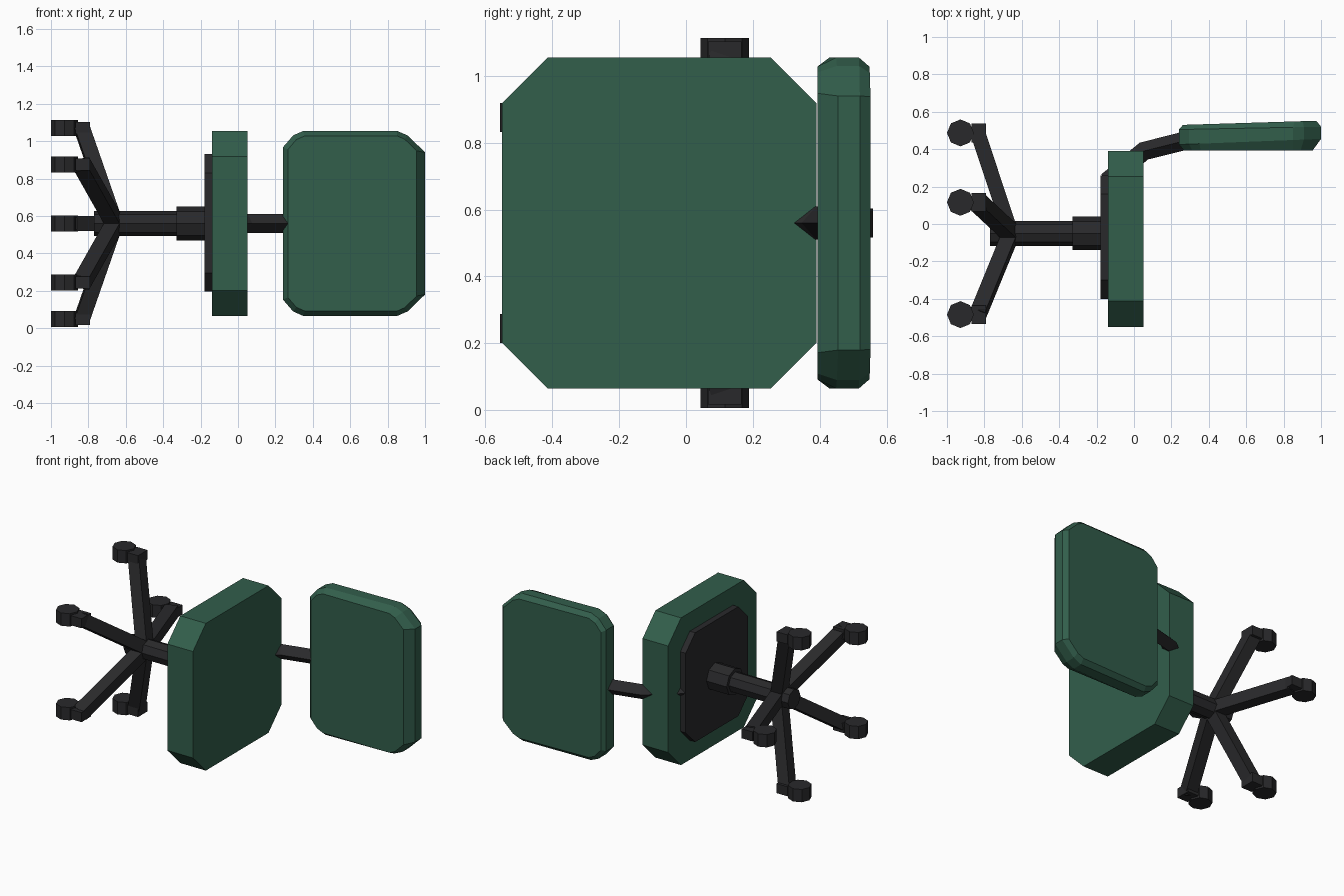
import bpy, bmesh, math
from mathutils import Vector

if "Cube" in bpy.data.objects:
    bpy.data.objects.remove(bpy.data.objects["Cube"])


def material(name, rgb):
    m = bpy.data.materials.new(name)
    m.diffuse_color = (*rgb, 1)
    m.use_nodes = True
    m.node_tree.nodes["Principled BSDF"].inputs["Base Color"].default_value = m.diffuse_color
    return m


GREEN = material("green_fabric", (0.032, 0.112, 0.071))
DARK = material("dark_plastic", (0.022, 0.022, 0.024))
CY, CZ = -0.05, 0.56  # chair axis runs along x


def loft(name, rings, mat):
    """Skin a list of equal-length point rings and cap both ends."""
    bm = bmesh.new()
    vs = [[bm.verts.new(p) for p in r] for r in rings]
    n = len(vs[0])
    for a, b in zip(vs, vs[1:]):
        for i in range(n):
            j = (i + 1) % n
            bm.faces.new((a[i], a[j], b[j], b[i]))
    bm.faces.new(vs[0][::-1])
    bm.faces.new(vs[-1])
    bmesh.ops.recalc_face_normals(bm, faces=bm.faces)
    me = bpy.data.meshes.new(name)
    bm.to_mesh(me)
    bm.free()
    me.materials.append(mat)
    ob = bpy.data.objects.new(name, me)
    bpy.context.collection.objects.link(ob)
    return ob


def circle(c, u, v, r, n, start=0.0):
    """Regular n-sided ring about c in the plane of u and v."""
    c, u, v = Vector(c), Vector(u), Vector(v)
    angs = [start + math.tau * i / n for i in range(n)]
    return [c + r * (math.cos(a) * u + math.sin(a) * v) for a in angs]


def slab(name, x0, x1, y0, y1, z0, z1, c, mat):
    """Plate with cut corners, thickness along x."""
    o = [(y0 + c, z0), (y1 - c, z0), (y1, z0 + c), (y1, z1 - c),
         (y1 - c, z1), (y0 + c, z1), (y0, z1 - c), (y0, z0 + c)]
    loft(name, [[(x, y, z) for y, z in o] for x in (x0, x1)], mat)


X, Y, Z = (1, 0, 0), (0, 1, 0), (0, 0, 1)

# Seat cushion and plate under it
slab("seat", -0.14, 0.05, -0.55, 0.39, 0.065, 1.055, 0.137, GREEN)
slab("seat_plate", -0.18, -0.14, -0.40, 0.26, 0.195, 0.93, 0.10, DARK)

# Central post and its sleeve
for name, x0, x1, r in (("post", -0.77, -0.32, 0.067), ("post_sleeve", -0.33, -0.175, 0.09)):
    loft(name, [circle((x, CY, CZ), Y, Z, r, 8) for x in (x0, x1)], DARK)

# Five splayed legs, each with a fork block and a caster
for i in range(5):
    a = math.tau * i / 5
    out = Vector((0, math.cos(a), math.sin(a)))
    hub = Vector((-0.657, CY, CZ))
    tip = Vector((-0.835, CY, CZ)) + out * 0.537
    d = (tip - hub).normalized()
    side = d.cross(Vector(X)).normalized()
    up = side.cross(d)
    loft(f"leg_{i + 1}", [circle(p, side, up, 0.04 * math.sqrt(2), 4, math.pi / 4)
                          for p in (hub, tip)], DARK)
    y, z = tip.y, tip.z
    loft(f"fork_{i + 1}", [[(x, y + sy * 0.05, z + sz * 0.032)
                            for sy, sz in ((-1, -1), (1, -1), (1, 1), (-1, 1))]
                           for x in (-0.87, -0.79)], DARK)
    loft(f"caster_{i + 1}", [circle((-0.928, y, z + dz), X, Y, 0.072, 8)
                             for dz in (-0.043, 0.043)], DARK)

# Bent diamond-section bar carrying the backrest
path = [Vector((x, y, CZ)) for x, y in ((-0.143, 0.227), (0.053, 0.39), (0.30, 0.452), (0.73, 0.485))]
rings = []
for i, p in enumerate(path):
    t = Vector((0, 0, 0))
    if i > 0:
        t += (p - path[i - 1]).normalized()
    if i < len(path) - 1:
        t += (path[i + 1] - p).normalized()
    t.normalize()
    rings.append(circle(p, Vector(Z).cross(t), Z, 0.05, 4))
loft("back_bar", rings, DARK)


# Backrest: cut-corner outline with bevelled rims, slightly thicker at the top
def back_ring(x0, x1, h, c0, c1, y0, y1):
    half = [(x0, h - 0.8 * c0), (x0 + 0.5 * c0, h - 0.22 * c0), (x0 + c0, h),
            (x1 - 1.3 * c1, h), (x1 - 0.8 * c1, h - 0.22 * c1), (x1, h - c1)]
    outline = half + [(x, -w) for x, w in reversed(half)]
    return [(x, y0 + (y1 - y0) * (x - x0) / (x1 - x0), CZ + w) for x, w in outline]


loft("backrest", [back_ring(0.267, 0.955, 0.468, 0.09, 0.08, 0.393, 0.393),
                  back_ring(0.24, 1.0, 0.495, 0.11, 0.115, 0.425, 0.455),
                  back_ring(0.24, 1.0, 0.495, 0.11, 0.115, 0.505, 0.52),
                  back_ring(0.262, 0.975, 0.468, 0.09, 0.09, 0.53, 0.552)], GREEN)
